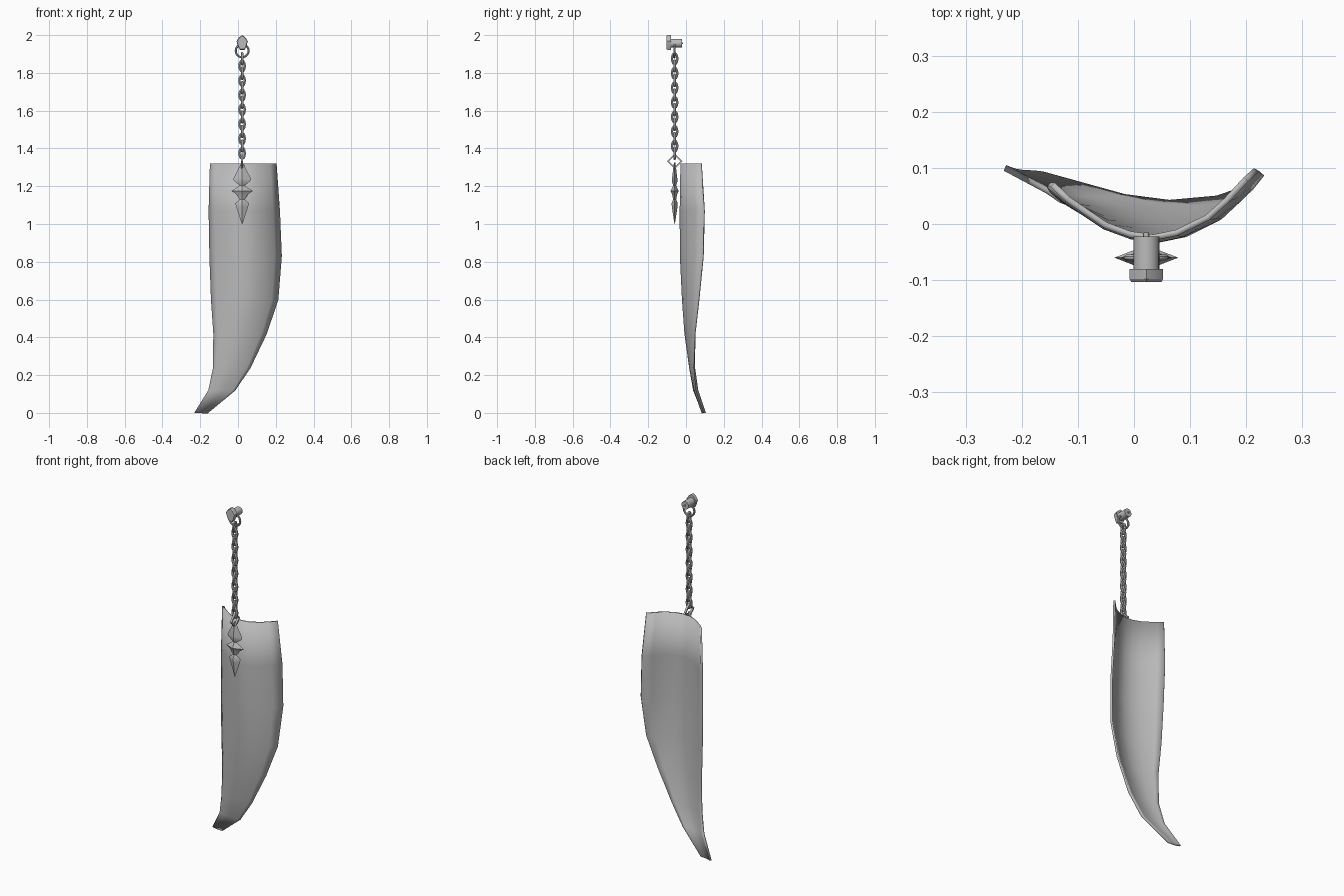
import bpy, bmesh, math
from mathutils import Vector, Matrix

if "Cube" in bpy.data.objects:
    bpy.data.objects.remove(bpy.data.objects["Cube"])

grey = bpy.data.materials.new("plain_grey")
grey.diffuse_color = (0.5, 0.5, 0.5, 1)
grey.use_nodes = True
grey.node_tree.nodes["Principled BSDF"].inputs["Base Color"].default_value = grey.diffuse_color
CX, CY = 0.022, -0.06          # axis of the hanging chain


def finish(bm, name, smooth=None):
    bmesh.ops.recalc_face_normals(bm, faces=bm.faces)
    me = bpy.data.meshes.new(name)
    bm.to_mesh(me)
    bm.free()
    me.materials.append(grey)
    ob = bpy.data.objects.new(name, me)
    bpy.context.collection.objects.link(ob)
    if smooth:
        bpy.ops.object.select_all(action='DESELECT')
        bpy.context.view_layer.objects.active = ob
        ob.select_set(True)
        bpy.ops.object.shade_smooth_by_angle(angle=math.radians(smooth))
    return ob


def skin(bm, rings, closed):
    """Bridge rings of equal length; closed joins last ring to first, else caps."""
    vs = [[bm.verts.new(p) for p in r] for r in rings]
    n = len(vs[0])
    pairs = list(zip(vs, vs[1:])) + ([(vs[-1], vs[0])] if closed else [])
    for a, b in pairs:
        for i in range(n):
            bm.faces.new((a[i], a[(i + 1) % n], b[(i + 1) % n], b[i]))
    if not closed:
        bm.faces.new(vs[0])
        bm.faces.new(vs[-1])


def link(bm, path, centre, wire, sides, spin):
    """Closed loop of wire along a flat (x, z) path, spun about z."""
    rings = []
    n = len(path)
    for i, p in enumerate(path):
        a, b = Vector(path[i - 1]), Vector(path[(i + 1) % n])
        t = (b - a).normalized()
        out = Vector((t.y, 0, -t.x))
        ring = []
        for k in range(sides):
            ang = math.tau * (k + 0.5) / sides
            v = Vector((p[0], 0, p[1])) + wire * (math.cos(ang) * out + math.sin(ang) * Vector((0, 1, 0)))
            ring.append(Matrix.Rotation(spin, 3, 'Z') @ v + Vector(centre))
        rings.append(ring)
    skin(bm, rings, True)


def ellipse(rx, rz, n):
    return [(rx * math.cos(math.tau * i / n), rz * math.sin(math.tau * i / n)) for i in range(n)]


# Hanging curved panel: z, left x, right x, left y, middle y, right y
rows = [(1.32, -.145, .20, .07, -.024, .08), (1.07, -.152, .218, .07, -.028, .096),
        (.83, -.148, .228, .063, -.027, .09), (.6, -.14, .21, .055, -.016, .067),
        (.42, -.128, .15, .045, -.003, .046), (.24, -.13, .065, .043, .022, .038),
        (.12, -.155, -.015, .06, .043, .048), (0, -.23, -.16, .1, .091, .088)]
across = [(0, 1), (.08, .72), (.27, .24), (.4, .06), (.52, 0), (.64, .08), (.8, .34), (.9, .64), (1, 1)]
bm = bmesh.new()
grid = []
for z, xl, xr, yl, ym, yr in rows:
    grid.append([bm.verts.new((xl + (xr - xl) * t, ym + ((yl if t < .52 else yr) - ym) * d, z))
                 for t, d in across])
for a, b in zip(grid, grid[1:]):
    for i in range(len(a) - 1):
        bm.faces.new((a[i], b[i], b[i + 1], a[i + 1]))
panel = finish(bm, "curved_panel", 40)
solid = panel.modifiers.new("thickness", 'SOLIDIFY')
solid.thickness = 0.011
solid.offset = 0

# Chain of alternating links
bm = bmesh.new()
for i in range(14):
    z = 1.875 - i * 0.0385
    link(bm, ellipse(.014, .029, 12), (CX, CY, z), .007, 6, math.pi / 2 * ((i + 1) % 2))
finish(bm, "chain", 40)

# Ring holding the chain to the peg
bm = bmesh.new()
link(bm, ellipse(.034, .034, 24), (CX, CY, 1.917), .006, 8, 0)
finish(bm, "top_ring", 40)

# Square ring standing on its corner, carrying the pendant
bm = bmesh.new()
link(bm, ellipse(.036, .036, 4), (CX, CY, 1.332), .008, 4, math.pi / 2)
finish(bm, "diamond_ring")

# Pendant: stacked points with diamond cross-section (z, half width, half depth)
bm = bmesh.new()
steps = [(1.325, .003, .004), (1.24, .047, .014), (1.228, .044, .015), (1.205, .013, .008),
         (1.19, .032, .014), (1.175, .057, .022), (1.16, .034, .014), (1.13, .012, .008),
         (1.11, .037, .016), (1.09, .031, .015), (1.0, .001, .001)]
skin(bm, [[(CX + w, CY, z), (CX, CY + d, z), (CX - w, CY, z), (CX, CY - d, z)]
          for z, w, d in steps], False)
finish(bm, "pendant", 30)

# Peg running back from the front head, with a small pin at its end
for name, r, y0, y1 in (("peg", .023, -.085, -.022), ("peg_pin", .005, -.03, -.015)):
    bm = bmesh.new()
    skin(bm, [[(CX + r * math.cos(math.tau * k / 16), y, 1.957 + r * math.sin(math.tau * k / 16))
               for k in range(16)] for y in (y0, y1)], False)
    finish(bm, name, 40)

# Pointed head on the front of the peg
half = [(.012, 1.922), (.022, 1.94), (.030, 1.968), (.017, 1.988)]
outline = half + [(0, 2.0)] + [(-x, z) for x, z in reversed(half)]
bm = bmesh.new()
skin(bm, [[(CX + x * s, y, 1.957 + (z - 1.957) * s) for x, z in outline]
          for y, s in ((-.08, 1), (-.098, 1), (-.103, .9))], False)
finish(bm, "peg_head", 30)
